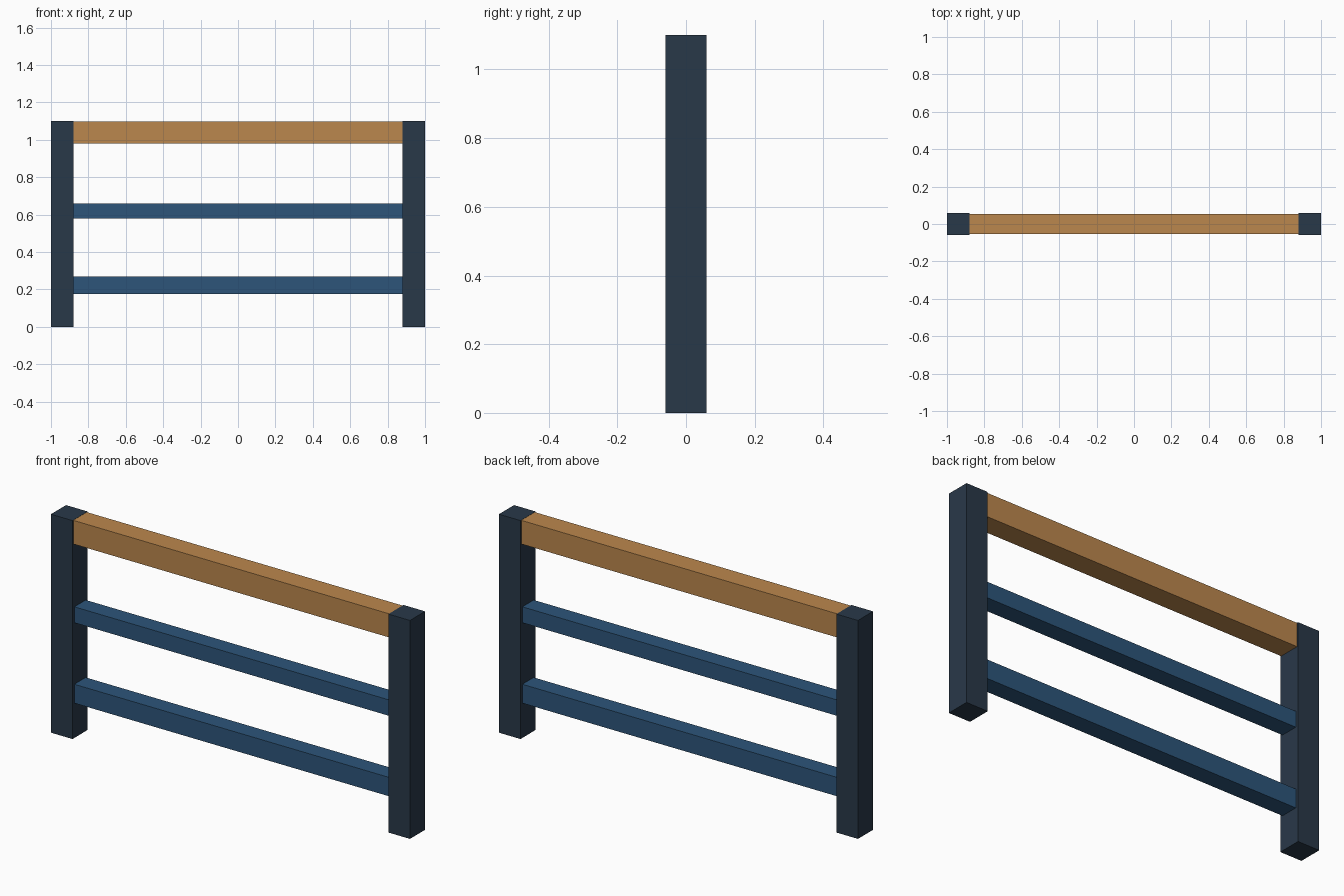
import bpy

if "Cube" in bpy.data.objects:
    bpy.data.objects.remove(bpy.data.objects["Cube"])


def material(name, rgb):
    m = bpy.data.materials.new(name)
    m.diffuse_color = (*rgb, 1)
    m.use_nodes = True
    m.node_tree.nodes["Principled BSDF"].inputs["Base Color"].default_value = m.diffuse_color
    return m


def box(name, x, half_y, z, mat):
    # Box spanning x[0]..x[1], -half_y..half_y, z[0]..z[1]
    bpy.ops.mesh.primitive_cube_add(size=1, location=(sum(x) / 2, 0, sum(z) / 2))
    ob = bpy.context.object
    ob.name = name
    ob.scale = (x[1] - x[0], 2 * half_y, z[1] - z[0])
    bpy.ops.object.transform_apply(location=False, rotation=False, scale=True)
    ob.data.materials.append(mat)
    return ob


dark = material("dark_post_paint", (0.022, 0.040, 0.066))
blue = material("blue_rail_paint", (0.026, 0.091, 0.195))
wood = material("handrail_wood", (0.50, 0.245, 0.075))

# End posts
box("left_post", (-1.0, -0.88), 0.06, (0, 1.1), dark)
box("right_post", (0.88, 1.0), 0.06, (0, 1.1), dark)

# Rails, tenoned into the posts just short of their outer faces
span = (-0.995, 0.995)
box("wooden_handrail", span, 0.054, (0.98, 1.099), wood)
box("middle_rail", span, 0.045, (0.58, 0.66), blue)
box("lower_rail", span, 0.045, (0.175, 0.27), blue)
